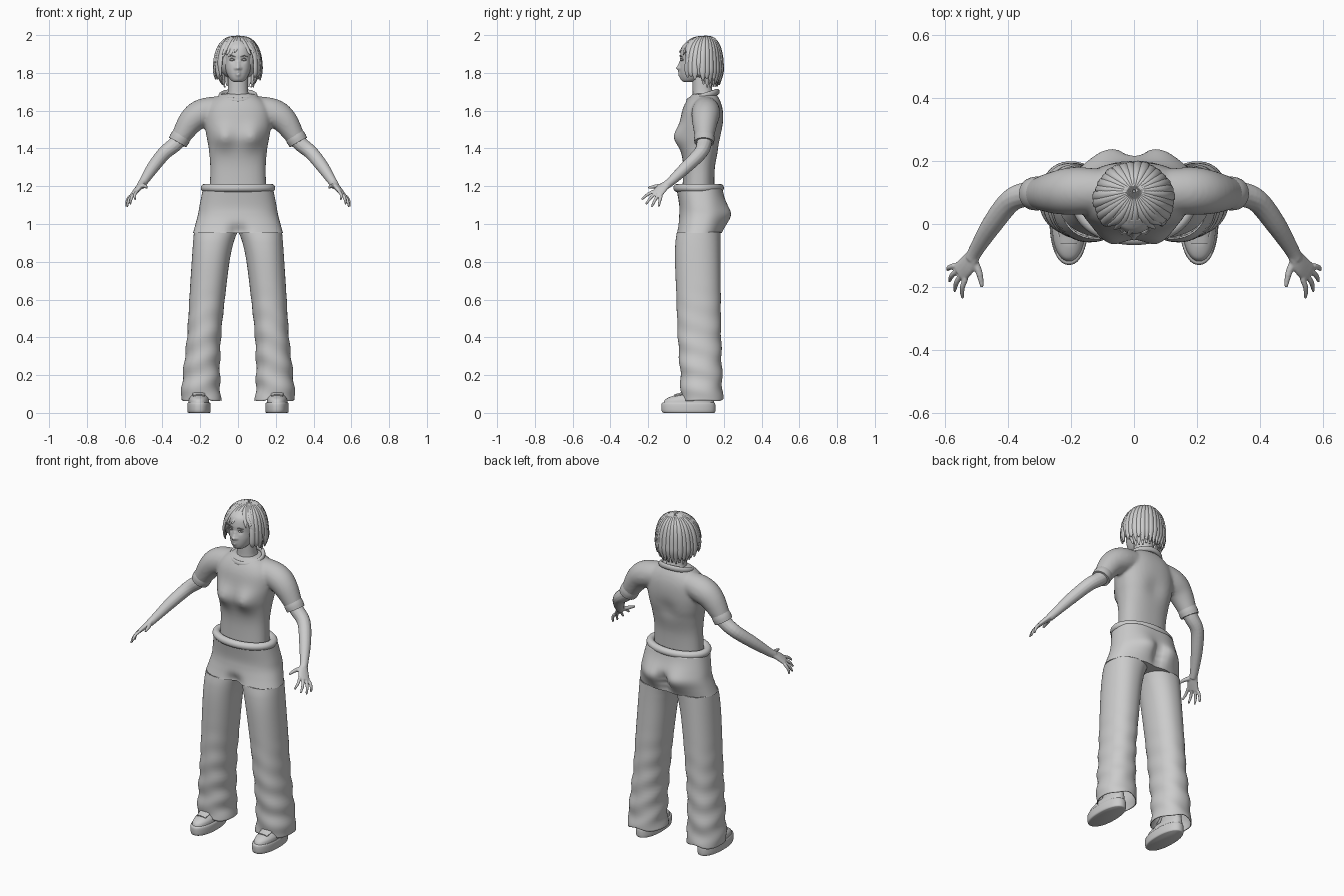
import bpy, bmesh, random
from math import sin, cos, pi, exp, radians
from mathutils import Vector

random.seed(4)
cube = bpy.data.objects.get("Cube")
if cube:
    bpy.data.objects.remove(cube)


def material(name, value):
    m = bpy.data.materials.new(name)
    m.use_nodes = True
    color = (value, value, value, 1)
    m.diffuse_color = color
    m.node_tree.nodes["Principled BSDF"].inputs["Base Color"].default_value = color
    return m


GREY = material("plain grey", 0.6)
SHIRT_GREY = material("shirt grey", 0.53)


def spline(rows, n, closed=False):
    """Resample rows of numbers with a smooth curve."""
    out, m = [], len(rows)
    for i in range(m if closed else m - 1):
        a, b, c, d = [rows[(i + k) % m if closed else min(max(i + k, 0), m - 1)]
                      for k in (-1, 0, 1, 2)]
        for j in range(n):
            t = j / n
            out.append([q + 0.5 * t * (r - p + t * (2 * p - 5 * q + 4 * r - s
                        + t * (3 * (q - r) + s - p)))
                        for p, q, r, s in zip(a, b, c, d)])
    return out if closed else out + [list(rows[-1])]


def skin(name, rings, closed=False, caps=(True, True), mat=GREY):
    """Bridge rings of points into a surface."""
    bm = bmesh.new()
    vr = [[bm.verts.new(p) for p in ring] for ring in rings]
    pairs = list(zip(vr, vr[1:])) + ([(vr[-1], vr[0])] if closed else [])
    for a, b in pairs:
        for i in range(len(a)):
            k = (i + 1) % len(a)
            bm.faces.new((a[i], a[k], b[k], b[i]))
    for ring, use in zip((vr[0], vr[-1]), caps):
        if use and not closed:
            bm.faces.new(ring)
    bmesh.ops.recalc_face_normals(bm, faces=bm.faces[:])
    mesh = bpy.data.meshes.new(name)
    bm.to_mesh(mesh)
    bm.free()
    ob = bpy.data.objects.new(name, mesh)
    bpy.context.collection.objects.link(ob)
    mesh.materials.append(mat)
    select([ob])
    bpy.ops.object.shade_smooth_by_angle(angle=radians(50))
    return ob


def select(obs):
    bpy.ops.object.select_all(action="DESELECT")
    for o in obs:
        o.select_set(True)
    bpy.context.view_layer.objects.active = obs[0]


def loft(name, rows, p=2.2, n=6, seg=48, **kw):
    """Stack rounded sections given as (z, x0, x1, y0, y1)."""
    def pw(v):
        return (abs(v) ** (2 / p)) * (1 if v > 0 else -1)
    rings = []
    for z, x0, x1, y0, y1 in spline(rows, n):
        rings.append([((x0 + x1) / 2 + (x1 - x0) / 2 * pw(cos(2 * pi * i / seg)),
                       (y0 + y1) / 2 + (y1 - y0) / 2 * pw(sin(2 * pi * i / seg)), z)
                      for i in range(seg)])
    return skin(name, rings, **kw)


def even(rows):
    return [(z, -x, x, y0, y1) for z, x, y0, y1 in rows]


def tube(name, rows, ref=(0, 1, 0), n=5, seg=14, closed=False, **kw):
    """Sweep an ellipse along (x, y, z, radius, radius towards ref)."""
    pts = spline([r if len(r) == 5 else (*r, r[3]) for r in rows], n, closed)
    m, rings = len(pts), []
    for i, row in enumerate(pts):
        a, b = (pts[i - 1], pts[(i + 1) % m]) if closed else \
            (pts[max(i - 1, 0)], pts[min(i + 1, m - 1)])
        t = (Vector(b[:3]) - Vector(a[:3])).normalized()
        s = t.cross(Vector(ref)).normalized()
        u = s.cross(t)
        rings.append([Vector(row[:3]) + s * row[3] * cos(2 * pi * k / seg)
                      + u * row[4] * sin(2 * pi * k / seg) for k in range(seg)])
    return skin(name, rings, closed=closed, **kw)


def bump(ob, centre, r, push, both=True):
    """Push the surface softly around a point and its mirror point."""
    for s in ((1, -1) if both else (1,)):
        c = Vector((centre[0] * s, *centre[1:]))
        for v in ob.data.vertices:
            v.co += Vector(push) * exp(-((v.co - c).length / r) ** 2)


def mirror(ob):
    ob.modifiers.new("mirror", "MIRROR").use_mirror_merge = False


def join(obs, name):
    select(obs)
    bpy.ops.object.join()
    obs[0].name = name
    return obs[0]


def fuse(ob, size, smooth):
    m = ob.modifiers.new("fuse", "REMESH")
    m.mode, m.voxel_size, m.use_smooth_shade = "VOXEL", size, True
    m = ob.modifiers.new("soften", "SMOOTH")
    m.factor, m.iterations = 0.5, smooth


def thicken(ob, t):
    ob.modifiers.new("cloth", "SOLIDIFY").thickness = t


# Shirt: torso and sleeves fused, then cuffs and collar
torso = loft("shirt", even([
    (1.17, .15, -.02, .15), (1.3, .147, -.015, .153), (1.4, .155, -.025, .175),
    (1.46, .166, -.03, .19), (1.53, .176, -.03, .197), (1.6, .17, -.02, .195),
    (1.65, .14, .002, .182), (1.69, .085, .035, .16)]), p=2.4, mat=SHIRT_GREY)
bump(torso, (.075, -.03, 1.46), .062, (0, -.042, 0))
bump(torso, (0, .2, 1.45), .06, (0, -.014, 0), False)
sleeves = [tube("sleeve", [(s * .08, .105, 1.61, .068), (s * .185, .105, 1.588, .076),
                           (s * .25, .1, 1.542, .068), (s * .315, .096, 1.44, .047)],
                seg=24, mat=SHIRT_GREY) for s in (1, -1)]
fuse(join([torso] + sleeves, "shirt"), .009, 6)
cuff = tube("sleeve_cuffs", [(.295, .098, 1.473, .051), (.308, .097, 1.453, .054),
                             (.32, .096, 1.432, .052)], seg=24, mat=SHIRT_GREY)
mirror(cuff)
ring = [2 * pi * i / 16 for i in range(16)]
tube("collar", [(.093 * sin(a), .09 - .077 * cos(a), 1.676 - .024 * cos(a), .011, .016)
                for a in ring], ref=(0, 0, 1), closed=True, mat=SHIRT_GREY)

# Arms and hands
arm = [tube("arms", [(.27, .1, 1.49, .042), (.33, .096, 1.425, .04), (.39, .075, 1.375, .037),
                     (.45, 0, 1.3, .033), (.5, -.08, 1.225, .024), (.515, -.11, 1.202, .022)])]
across = (.04, .045, -.03)
arm.append(tube("palm", [(.505, -.09, 1.218, .017, .021), (.53, -.13, 1.187, .015, .032),
                         (.555, -.155, 1.158, .011, .034)], ref=across))
tips = [(.545, -.235, 1.13), (.57, -.213, 1.105), (.587, -.182, 1.09), (.592, -.145, 1.092)]
for i, tip in enumerate(tips):
    base = Vector((.535, -.173, 1.173)).lerp(Vector((.57, -.132, 1.148)), i / 3)
    mid = base.lerp(Vector(tip), .5) + Vector((.006, 0, .004))
    arm.append(tube("finger", [(*base, .009), (*mid, .0085), (*tip, .0055)]))
arm.append(tube("thumb", [(.51, -.115, 1.203, .013), (.492, -.155, 1.2, .011),
                          (.483, -.2, 1.192, .006)], ref=(0, 0, 1)))
arms = join(arm, "arms")
fuse(arms, .004, 3)
mirror(arms)

# Trousers: seat, waistband and legs
seat = loft("trouser_seat", even([
    (1.185, .186, -.05, .193), (1.1, .203, -.036, .205), (1.05, .212, -.036, .212),
    (1.0, .225, -.043, .2), (.953, .238, -.053, .187)]), p=2.4, n=8, seg=72,
    caps=(False, True))
bump(seat, (.08, .2, 1.05), .075, (0, .03, 0))
for z in (.97, 1.01, 1.05):
    bump(seat, (0, .22, z), .03, (0, -.03, 0), False)
bump(seat, (0, -.05, .95), .045, (0, .04, 0), False)
thicken(seat, .005)
tube("waistband", [(.175 * sin(a), .067 - .112 * cos(a), 1.191, .022) for a in ring],
     ref=(0, 0, 1), closed=True)
leg = loft("trouser_legs", [
    (.957, .003, .233, -.048, .183), (.9, .024, .238, -.056, .182),
    (.8, .045, .245, -.058, .182), (.6, .07, .258, -.05, .184),
    (.4, .09, .27, -.043, .186), (.2, .096, .292, -.03, .191),
    (.07, .09, .302, -.026, .195)], n=10, caps=(False, False))
for v in leg.data.vertices:
    # Soft fabric folds, deeper towards the hem
    x, y, z = v.co
    amount = .005 * max(0, 1 - z / .7)
    v.co.x += amount * sin(55 * z + 14 * y)
    v.co.y += amount * sin(48 * z + 20 * x)
    if z < .1:
        v.co.z += .008 * sin(40 * x) * (0.1 - z) / .03
thicken(leg, .005)
mirror(leg)

# Shoes
sole = loft("shoe_soles", [(0, .15, .262, -.118, .15), (.008, .145, .268, -.128, .155),
                           (.045, .145, .268, -.13, .155), (.055, .15, .264, -.124, .15)], n=3)
upper = loft("shoe_uppers", [(.05, .152, .262, -.12, .148), (.072, .154, .26, -.108, .148),
                             (.09, .162, .252, -.07, .146), (.105, .166, .248, -.01, .142),
                             (.18, .17, .244, .03, .135)])
tongue = tube("shoe_tongues", [(.207, -.06, .088, .01, .03), (.207, -.01, .106, .01, .035),
                               (.207, .03, .15, .01, .035)], ref=(1, 0, 0))
for part in (sole, upper, tongue):
    mirror(part)

# Neck and head with face
loft("neck", even([(1.62, .075, .03, .16), (1.68, .058, .035, .148),
                   (1.72, .053, .035, .138), (1.81, .055, .03, .14)]))
head = loft("head", even([
    (1.751, .018, -.008, .03), (1.76, .036, -.02, .06), (1.785, .054, -.029, .1),
    (1.82, .067, -.032, .13), (1.86, .074, -.03, .16), (1.9, .077, -.03, .17),
    (1.94, .07, -.02, .16), (1.97, .045, .01, .13)]), n=10, seg=96)
for z, r, d in ((1.826, .012, -.022), (1.842, .009, -.009), (1.857, .009, -.006),
                (1.804, .012, -.008), (1.79, .012, -.009), (1.765, .018, -.006)):
    bump(head, (0, -.032, z), r, (0, d, 0), False)
bump(head, (.031, -.026, 1.868), .015, (0, .007, 0))
bump(head, (.013, -.03, 1.824), .007, (0, -.006, 0))
bump(head, (0, -.042, 1.797), .005, (0, .005, 0), False)


def arc(name, x0, x1, y, z, lift, r):
    ob = tube(name, [(x0, y, z, r * .4), ((x0 + x1) / 2, y - .004, z + lift, r),
                     (x1, y + .01, z, r * .4)], ref=(0, 0, 1), seg=8)
    mirror(ob)


arc("eyeballs", .02, .044, -.022, 1.868, .001, .006)
arc("eyelids", .017, .048, -.025, 1.87, .006, .0025)
arc("eyebrows", .014, .052, -.029, 1.885, .006, .0025)

# Hair: an under cap covered with tapering locks from the crown
bpy.ops.mesh.primitive_uv_sphere_add(segments=32, ring_count=20, location=(0, .088, 1.873))
cap = bpy.context.object
cap.scale = (.112, .094, .112)
bpy.ops.object.transform_apply()
bpy.ops.object.shade_smooth()
cap.data.materials.append(GREY)
profile = [(.04, 1.988), (.45, 1.98), (.76, 1.947), (.93, 1.9), (1, 1.845), (.99, 1.8)]


def lock(a, end, size, wide, sweep=0):
    path = [q for q in profile if q[1] > end + .018]
    path.append((.99 if end > 1.82 else .96 if end > 1.75 else .84, end))
    rows = []
    for i, (r, z) in enumerate(path):
        f = i / (len(path) - 1)
        b = a + sweep * f * f
        w = wide * (.25 + .75 * min(1, r * 1.1)) * (.25 if f == 1 else 1)
        rows.append((.122 * size * r * sin(b), .078 + .028 * (1 - r)
                     - .114 * size * r * cos(b), z, .009 if f < 1 else .003, w))
    return tube("lock", rows, ref=(cos(a), sin(a), 0), n=4, seg=8)


locks, count = [cap], 32
for i in range(count):
    a = -pi + 2 * pi * (i + .5) / count
    side = abs(a)
    end = 1.895 if side < .5 else 1.85 if side < .75 else 1.775 if side < 1.9 else 1.745
    sweep = (.3 if a > .1 else -.25) if side < .75 else 0
    locks.append(lock(a, end + random.uniform(-.016, .016), random.uniform(.97, 1.02), .0165, sweep))
for i in range(13):
    locks.append(lock(pi + (i - 6) * .24, 1.728 + random.uniform(-.006, .014), .84, .018))
join(locks, "hair")
